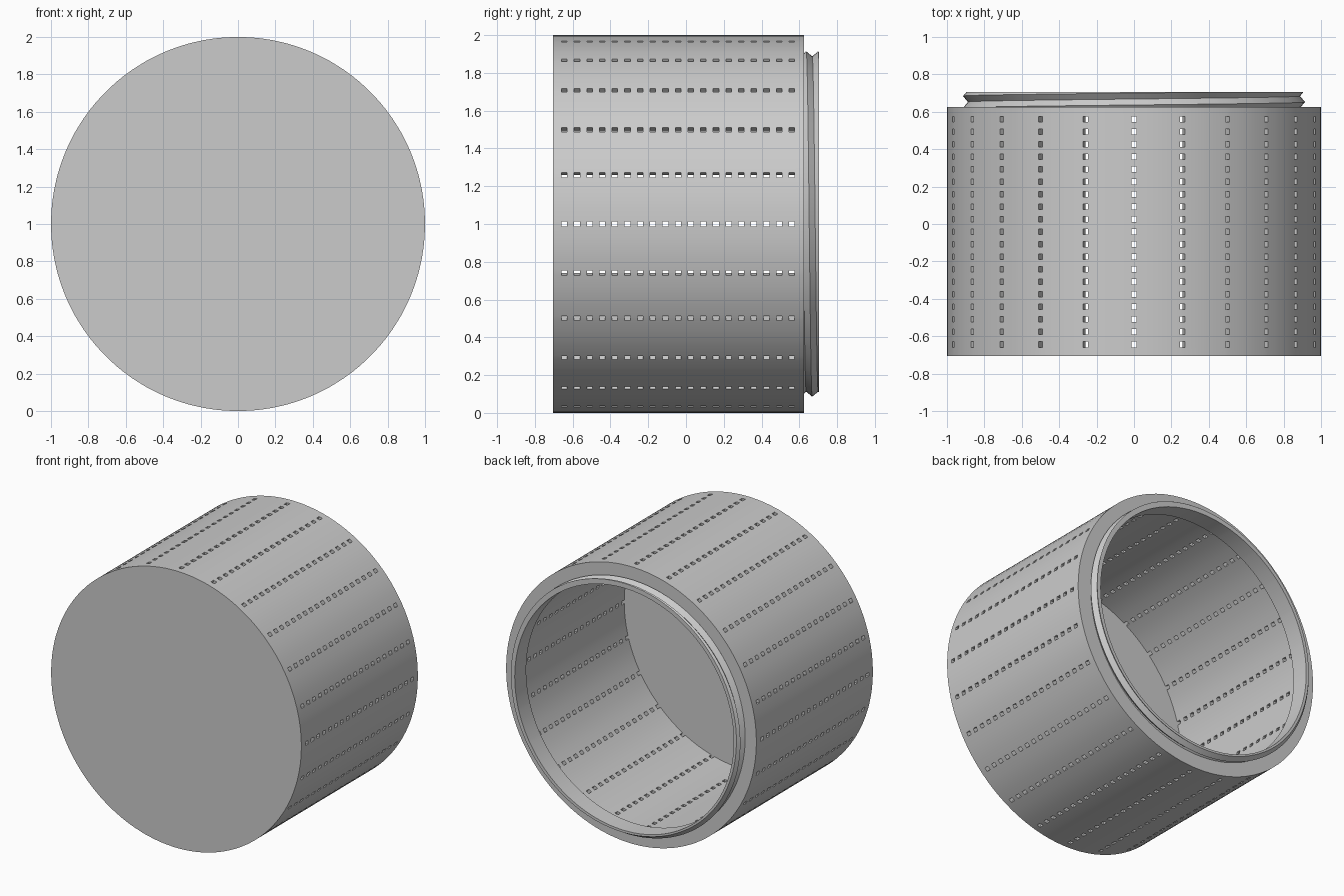
import bpy, bmesh
from math import sin, cos, pi, radians

cube = bpy.data.objects.get("Cube")
if cube:
    bpy.data.objects.remove(cube, do_unlink=True)

# Main dimensions
OUTER, INNER, BORE = 1.0, 0.955, 0.875
FRONT, SHOULDER, END = -0.705, 0.625, 0.705
SECTORS, HOLES = 24, 19
FIRST, STEP, HOLE_LEN = -0.659, 0.0669, 0.03
HOLE_HALF = 0.77  # degrees
PITCH, ROOT, CREST, VALLEY_TOP = 0.0635, 0.888, 0.914, 0.668

# Angles clockwise from the top; the first gap of each sector is a hole column
OFFSETS = (-HOLE_HALF, HOLE_HALF, 4.4, 7.5, 10.6)
ANGLES = [radians(s * 360 / SECTORS + o) for s in range(SECTORS) for o in OFFSETS]
N = len(ANGLES)

grey = bpy.data.materials.new("grey")
grey.use_nodes = True
colour = (0.6, 0.6, 0.6, 1)
grey.diffuse_color = colour
grey.node_tree.nodes["Principled BSDF"].inputs["Base Color"].default_value = colour


def point(bm, r, a, y):
    return bm.verts.new((r * sin(a), y, 1 + r * cos(a)))


def ring(bm, r, y):
    return [point(bm, r, a, y) for a in ANGLES]


def band(bm, a, b, holes=False):
    for i in range(N):
        if holes and i % len(OFFSETS) == 0:
            continue
        j = (i + 1) % N
        bm.faces.new((a[i], a[j], b[j], b[i]))


def finish(bm, name):
    bmesh.ops.remove_doubles(bm, verts=bm.verts[:], dist=1e-5)
    bmesh.ops.recalc_face_normals(bm, faces=bm.faces[:])
    mesh = bpy.data.meshes.new(name)
    bm.to_mesh(mesh)
    bm.free()
    mesh.materials.append(grey)
    ob = bpy.data.objects.new(name, mesh)
    bpy.context.collection.objects.link(ob)
    bpy.ops.object.select_all(action="DESELECT")
    ob.select_set(True)
    bpy.context.view_layer.objects.active = ob
    bpy.ops.object.shade_smooth_by_angle(angle=radians(30))


# Perforated drum: inner and outer walls joined through the holes
bm = bmesh.new()
rows = [y for k in range(HOLES) for y in (FIRST + k * STEP, FIRST + k * STEP + HOLE_LEN)]
outer = [ring(bm, OUTER, y) for y in rows]
inner = [ring(bm, INNER, y) for y in rows]
for k in range(len(rows) - 1):
    pierced = k % 2 == 0
    for wall in (outer, inner):
        band(bm, wall[k], wall[k + 1], pierced)
    if pierced:
        for i in range(0, N, len(OFFSETS)):
            corners = [(k, i), (k, i + 1), (k + 1, i + 1), (k + 1, i)]
            for (p, q), (s, t) in zip(corners, corners[1:] + corners[:1]):
                bm.faces.new((outer[p][q], outer[s][t], inner[s][t], inner[p][q]))

# Closed front end
front = ring(bm, OUTER, FRONT)
band(bm, front, outer[0])
bm.faces.new(front)
bm.faces.new(inner[0])

# Rear shoulder with its bore
chain = [outer[-1], ring(bm, OUTER, SHOULDER), ring(bm, BORE, SHOULDER),
         ring(bm, BORE, rows[-1]), inner[-1]]
for a, b in zip(chain, chain[1:]):
    band(bm, a, b)
finish(bm, "perforated_drum")

# Threaded collar: a V-shaped helix clipped to the collar's length
bm = bmesh.new()


def thread_column(a, turn):
    column = []
    for k in range(-5, 4):
        y = VALLEY_TOP + PITCH * turn + k * PITCH / 2
        y = min(max(y, SHOULDER), END)
        phase = ((y - VALLEY_TOP) / PITCH - turn) % 1
        r = ROOT + (CREST - ROOT) * (1 - abs(2 * phase - 1))
        column.append(point(bm, r, a, y))
    column += [point(bm, BORE, a, END), point(bm, BORE, a, SHOULDER)]
    return column


start = ANGLES[0]
columns = [thread_column(a, (a - start) / (2 * pi)) for a in ANGLES + [start + 2 * pi]]
for c, d in zip(columns, columns[1:]):
    for i in range(len(c) - 1):
        bm.faces.new((c[i], d[i], d[i + 1], c[i + 1]))
bmesh.ops.dissolve_degenerate(bm, dist=1e-6, edges=bm.edges[:])
finish(bm, "threaded_collar")
